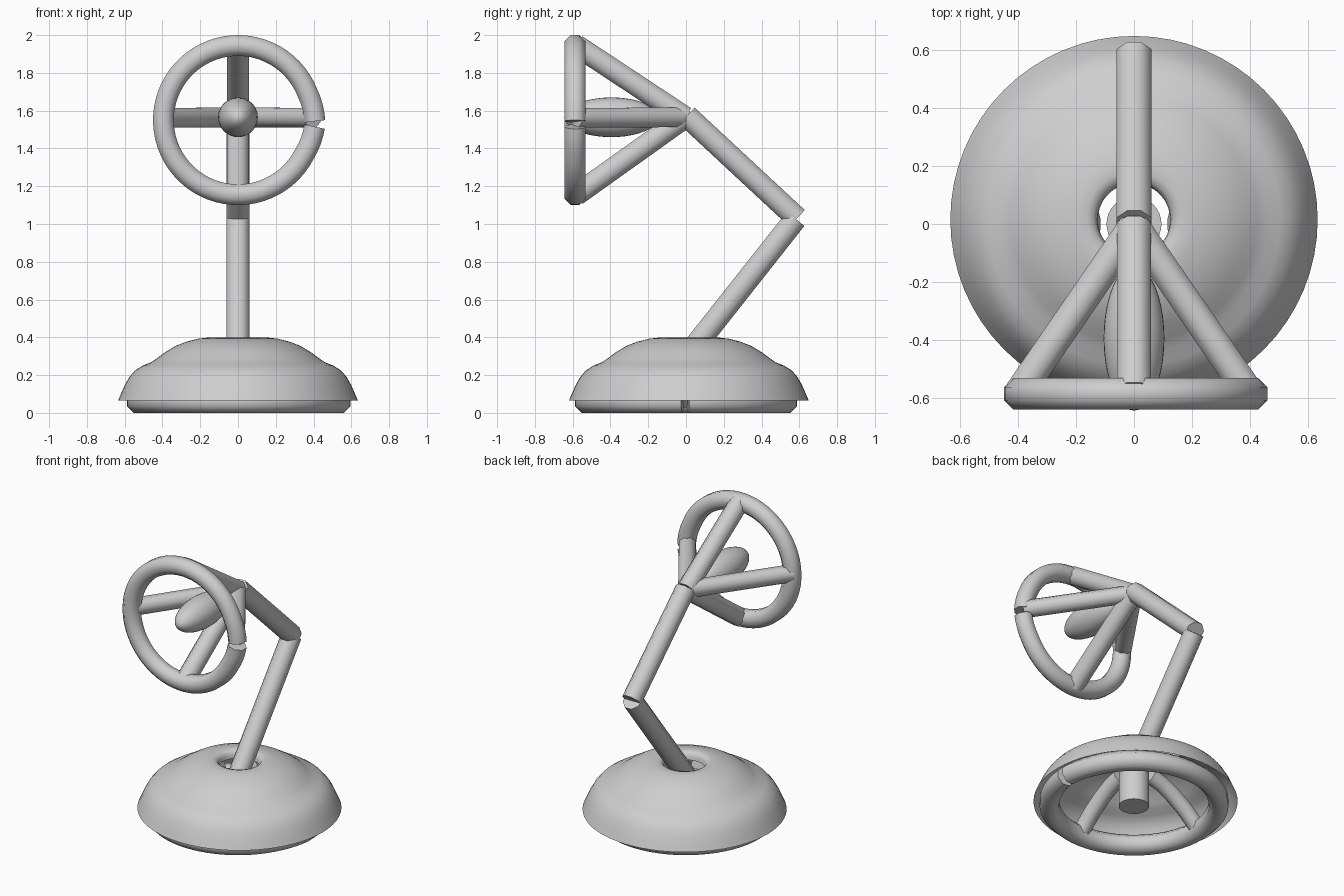
import bpy, bmesh, math
from mathutils import Vector

if "Cube" in bpy.data.objects:
    bpy.data.objects.remove(bpy.data.objects["Cube"])

grey = bpy.data.materials.new("light_grey")
grey.diffuse_color = (0.62, 0.62, 0.62, 1)
grey.use_nodes = True
grey.node_tree.nodes["Principled BSDF"].inputs["Base Color"].default_value = grey.diffuse_color


def finish(name, bm, fix_normals=True):
    if fix_normals:
        bmesh.ops.recalc_face_normals(bm, faces=bm.faces)
    me = bpy.data.meshes.new(name)
    bm.to_mesh(me)
    bm.free()
    me.materials.append(grey)
    ob = bpy.data.objects.new(name, me)
    bpy.context.collection.objects.link(ob)
    bpy.ops.object.select_all(action='DESELECT')
    ob.select_set(True)
    bpy.context.view_layer.objects.active = ob
    bpy.ops.object.shade_smooth_by_angle(angle=math.radians(50))
    return ob


def tube(name, pts, r, normal, sides=8):
    """Sweep an octagon of half-width r along a path lying in the plane of normal."""
    bm = bmesh.new()
    pts = [Vector(p) for p in pts]
    n = Vector(normal)
    R = r / math.cos(math.pi / sides)
    rings = []
    for i, p in enumerate(pts):
        t = (pts[min(i + 1, len(pts) - 1)] - pts[max(i - 1, 0)]).normalized()
        s = t.cross(n).normalized()
        ring = []
        for k in range(sides):
            a = 2 * math.pi * (k + 0.5) / sides
            ring.append(bm.verts.new(p + R * (math.cos(a) * n + math.sin(a) * s)))
        rings.append(ring)
    for a, b in zip(rings, rings[1:]):
        for k in range(sides):
            j = (k + 1) % sides
            bm.faces.new((a[k], a[j], b[j], b[k]))
    bm.faces.new(rings[0])
    bm.faces.new(rings[-1])
    return finish(name, bm)


def open_ring(R, a0, a1, flare, steps=64):
    """Almost closed circle whose two ends swing slightly outwards."""
    out = []
    for i in range(steps + 1):
        f = i / steps
        a = a0 + (a1 - a0) * f
        e = max(0, 1 - min(f, 1 - f) * 16)
        rad = R + flare * e
        out.append((rad * math.cos(a), rad * math.sin(a)))
    return out


# base shell: thin lathed dome with a hole in the top
profile = [(0.635, 0.065), (0.618, 0.105), (0.598, 0.15), (0.575, 0.19),
           (0.545, 0.225), (0.505, 0.25), (0.46, 0.268), (0.425, 0.292),
           (0.385, 0.322), (0.33, 0.355), (0.27, 0.378), (0.21, 0.393),
           (0.165, 0.398), (0.14, 0.39), (0.128, 0.37), (0.125, 0.345)]
bm = bmesh.new()
N = 64
rows = [[bm.verts.new((r * math.cos(2 * math.pi * k / N),
                       r * math.sin(2 * math.pi * k / N) + 0.015, z))
         for k in range(N)] for r, z in profile]
for a, b in zip(rows, rows[1:]):
    for k in range(N):
        j = (k + 1) % N
        bm.faces.new((a[k], a[j], b[j], b[k]))
finish("base_shell", bm, False)

# base ring with a small gap on the right
tube("base_ring", [(x, y, 0.06) for x, y in
                   open_ring(0.527, 0.02, 2 * math.pi - 0.035, 0.008)], 0.06, (0, 0, 1))

# curved ribs from the base ring up under the dome
rib = [(0.52, 0.065), (0.47, 0.115), (0.4, 0.175), (0.31, 0.235), (0.22, 0.28), (0.13, 0.305)]
for i in range(4):
    a = i * math.pi / 2
    c, s = round(math.cos(a)), round(math.sin(a))
    tube(f"base_rib_{i + 1}", [(r * c, r * s, z) for r, z in rib], 0.05, (-s, c, 0))

# socket post in the middle of the base
bm = bmesh.new()
bmesh.ops.create_cone(bm, cap_ends=True, segments=32, radius1=0.095, radius2=0.095, depth=0.27)
bmesh.ops.translate(bm, verts=bm.verts, vec=(0, 0, 0.17))
finish("base_post", bm)

# arms
tube("lower_arm", [(0, -0.01, 0.28), (0, 0.58, 1.027)], 0.06, (1, 0, 0))
tube("upper_arm", [(0, 0.588, 1.03), (0, 0.005, 1.572)], 0.06, (1, 0, 0))

# head ring, facing front, gap on the right
tube("head_ring", [(x, -0.587, 1.55 + z) for x, z in
                   open_ring(0.395, -0.015, 2 * math.pi - 0.085, 0.012)], 0.055, (0, 1, 0))

# head struts from the neck to the ring
apex = (0, -0.005, 1.565)
tube("strut_top", [apex, (0, -0.58, 1.945)], 0.058, (1, 0, 0))
tube("strut_bottom", [apex, (0, -0.58, 1.155)], 0.058, (1, 0, 0))
tube("strut_left", [apex, (-0.395, -0.58, 1.562)], 0.052, (0, 0, 1))
tube("strut_right", [apex, (0.395, -0.58, 1.562)], 0.052, (0, 0, 1))

# bulb
bm = bmesh.new()
bmesh.ops.create_uvsphere(bm, u_segments=32, v_segments=20, radius=1)
for v in bm.verts:
    x, y, z = v.co
    v.co = (0.105 * x, -0.395 - 0.25 * z, 1.565 + 0.105 * y)
finish("bulb", bm)
